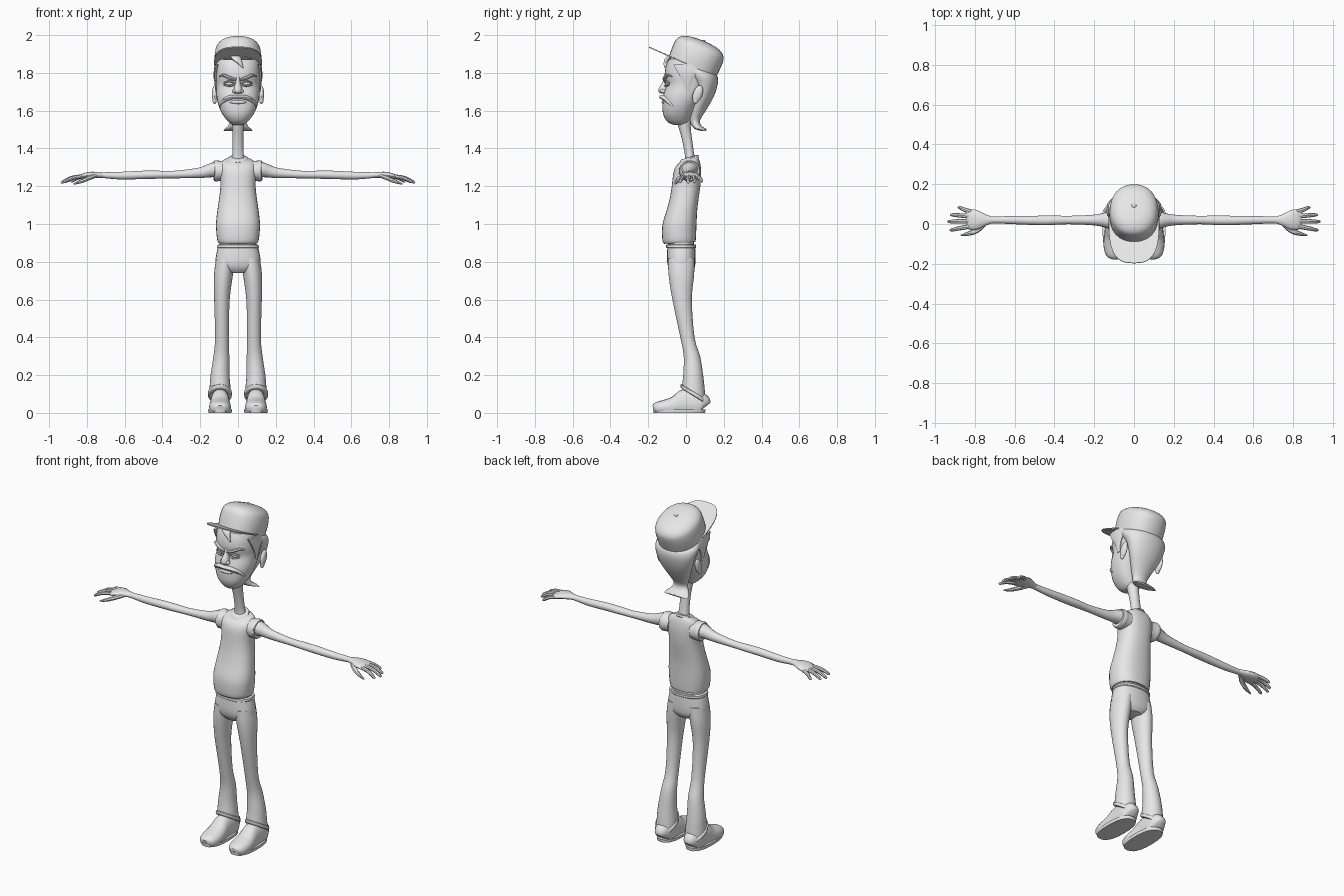
import bpy, bmesh, math
from mathutils import Vector

grey = bpy.data.materials.new("plain_grey")
grey.diffuse_color = (0.8, 0.8, 0.8, 1)


def finish(name, bm, mirror=False, angle=40):
    bmesh.ops.recalc_face_normals(bm, faces=bm.faces)
    me = bpy.data.meshes.new(name)
    bm.to_mesh(me)
    bm.free()
    me.materials.append(grey)
    ob = bpy.data.objects.new(name, me)
    bpy.context.collection.objects.link(ob)
    bpy.ops.object.select_all(action='DESELECT')
    ob.select_set(True)
    bpy.context.view_layer.objects.active = ob
    bpy.ops.object.shade_smooth_by_angle(angle=math.radians(angle))
    if mirror:
        ob.modifiers.new("Mirror", 'MIRROR')
    return ob


def smooth_rows(rows, k):
    """Catmull-Rom interpolation of number rows."""
    out = []
    for i in range(len(rows) - 1):
        a, b, c, d = (rows[max(i - 1, 0)], rows[i], rows[i + 1], rows[min(i + 2, len(rows) - 1)])
        for j in range(k):
            t = j / k
            out.append([0.5 * (2 * q + (r - p) * t + (2 * p - 5 * q + 4 * r - s) * t * t
                               + (3 * q - p - 3 * r + s) * t ** 3) for p, q, r, s in zip(a, b, c, d)])
    return out + [list(rows[-1])]


def skin(name, rings, n=24, power=1.0, floor=None, mirror=False):
    """Skin elliptical rings given as (centre, u, v); power < 1 makes them boxier."""
    bm = bmesh.new()
    loops = []
    for c, u, v in rings:
        loop = []
        for i in range(n):
            a = 2 * math.pi * i / n
            co, si = math.cos(a), math.sin(a)
            p = (c + u * math.copysign(abs(co) ** power, co) + v * math.copysign(abs(si) ** power, si))
            if floor is not None:
                p.z = max(p.z, floor)
            loop.append(bm.verts.new(p))
        loops.append(loop)
    for a, b in zip(loops, loops[1:]):
        for i in range(n):
            j = (i + 1) % n
            bm.faces.new((a[i], a[j], b[j], b[i]))
    bm.faces.new(loops[0])
    bm.faces.new(loops[-1])
    return finish(name, bm, mirror)


def stack(name, rows, k=3, **kw):
    """Rows from bottom to top: z, x centre, front y, back y, half width, slope in y."""
    rings = []
    for z, x, f, b, w, s in smooth_rows(rows, k):
        r = (b - f) / 2
        rings.append((Vector((x, (f + b) / 2, z)), Vector((w, 0, 0)), Vector((0, r, r * s))))
    return skin(name, rings, **kw)


def tube(name, rows, k=3, n=12, **kw):
    """Rows along a path: x, y, z, half width, half height."""
    rows = smooth_rows(rows, k)
    pts = [Vector(r[:3]) for r in rows]
    rings = []
    for i, r in enumerate(rows):
        t = (pts[min(i + 1, len(pts) - 1)] - pts[max(i - 1, 0)]).normalized()
        side = t.cross(Vector((0, 0, 1))).normalized()
        rings.append((pts[i], side * r[3], side.cross(t) * r[4]))
    return skin(name, rings, n=n, **kw)


def ball(name, loc, size, mirror=False, tilt=0):
    bm = bmesh.new()
    bmesh.ops.create_uvsphere(bm, u_segments=16, v_segments=10, radius=1)
    for v in bm.verts:
        x, y, z = (v.co[i] * size[i] for i in range(3))
        v.co = Vector(loc) + Vector((x, y + z * tilt, z))
    return finish(name, bm, mirror)


# Trousers: hips and flared legs with turned cuffs
stack("hips", [(.74, 0, -.07, .03, .05, 0), (.765, 0, -.09, .045, .11, 0), (.80, 0, -.10, .05, .12, 0),
               (.85, 0, -.10, .05, .113, 0), (.885, 0, -.098, .048, .105, 0)], power=.85)
stack("trouser_leg", [(.10, .095, -.022, .104, .058, -.62), (.14, .095, -.018, .10, .055, -.45),
                      (.20, .095, -.014, .092, .05, -.2), (.30, .088, -.012, .075, .042, 0),
                      (.40, .085, -.03, .045, .036, 0), (.60, .085, -.072, .031, .041, 0),
                      (.73, .077, -.092, .043, .05, 0), (.82, .065, -.095, .045, .05, 0)], mirror=True)
stack("trouser_cuff", [(.088, .096, -.022, .106, .058, -.62), (.092, .096, -.028, .11, .063, -.62),
                       (.108, .096, -.028, .11, .063, -.62), (.112, .096, -.022, .104, .058, -.62)],
      k=2, mirror=True)
stack("waistband", [(.872, 0, -.10, .05, .108, 0), (.876, 0, -.106, .054, .111, 0),
                    (.888, 0, -.105, .054, .109, 0), (.892, 0, -.10, .05, .104, 0)], k=1, power=.85)

# Shoes with soles
tube("shoe", [(.095, -.172, .02, .026, .02), (.095, -.155, .024, .047, .033), (.095, -.11, .028, .058, .042),
              (.095, -.06, .035, .055, .053), (.095, -.01, .045, .05, .08), (.095, .05, .045, .05, .075),
              (.095, .088, .04, .044, .06), (.095, .1, .03, .025, .035)], n=20, floor=.004, power=.85, mirror=True)
stack("shoe_sole", [(0, .095, -.172, .101, .061, 0), (.018, .095, -.174, .103, .063, 0)],
      k=1, power=.8, mirror=True)

# Belly and sleeveless shirt
stack("belly", [(.87, 0, -.09, .042, .098, 0), (.94, 0, -.11, .04, .10, 0)], k=2, power=.9)
stack("shirt", [(.90, 0, -.115, .05, .103, .06), (.915, 0, -.124, .052, .11, .06), (.96, 0, -.127, .054, .115, 0),
                (1.01, 0, -.122, .056, .116, 0), (1.08, 0, -.10, .06, .108, 0), (1.15, 0, -.083, .069, .098, 0),
                (1.21, 0, -.074, .077, .093, 0), (1.27, 0, -.067, .08, .098, 0), (1.31, 0, -.055, .076, .098, .1),
                (1.335, 0, -.035, .068, .08, .2), (1.348, 0, -.022, .06, .048, .3)], n=32, power=.85)
stack("collar", [(1.335, 0, -.03, .062, .05, .3), (1.342, 0, -.034, .068, .056, .3),
                 (1.352, 0, -.03, .064, .05, .3), (1.354, 0, -.024, .058, .044, .3)], k=1)
tube("sleeve", [(.07, .018, 1.28, .055, .052), (.10, .018, 1.281, .056, .054),
                (.118, .02, 1.281, .056, .056), (.128, .02, 1.281, .052, .051)], n=20, mirror=True)

# Arms, palms and fingers
tube("arm", [(.08, .02, 1.285, .046, .04), (.125, .02, 1.287, .044, .04), (.16, .02, 1.28, .034, .034),
             (.21, .02, 1.27, .026, .027), (.33, .02, 1.262, .021, .02), (.42, .019, 1.261, .024, .021),
             (.50, .018, 1.26, .023, .022), (.62, .02, 1.256, .02, .02), (.70, .02, 1.258, .017, .016),
             (.735, .02, 1.26, .02, .014)], n=16, mirror=True)
tube("palm", [(.71, .02, 1.259, .016, .014), (.745, .02, 1.26, .028, .016), (.785, .02, 1.258, .048, .018),
              (.82, .022, 1.252, .052, .015), (.84, .022, 1.247, .044, .009)], n=16, mirror=True)
fingers = {"little_finger": (.815, .06, .885, .083, 1.222), "ring_finger": (.825, .04, .922, .046, 1.218),
           "middle_finger": (.83, .015, .936, .012, 1.216), "index_finger": (.825, -.012, .925, -.03, 1.219)}
for name, (x, y, tx, ty, tz) in fingers.items():
    mx, my = (x + tx) / 2, (y + ty) / 2
    tube(name, [(x, y, 1.252, .012, .011), (mx, my, 1.244, .011, .01), (tx - .008, ty, tz + .006, .008, .008),
                (tx, ty, tz, .003, .003)], n=8, mirror=True)
tube("thumb", [(.755, .0, 1.256, .014, .012), (.79, -.032, 1.243, .014, .012), (.83, -.048, 1.226, .011, .01),
               (.87, -.057, 1.212, .004, .004)], n=8, mirror=True)

# Neck and head
stack("neck", [(1.32, 0, -.012, .055, .042, 0), (1.36, 0, -.005, .045, .031, 0), (1.45, 0, -.022, .032, .028, 0),
               (1.52, 0, -.042, .025, .032, 0), (1.60, 0, -.06, .03, .045, 0)])
stack("head", [(1.525, 0, -.065, -.005, .028, 0), (1.54, 0, -.098, .015, .05, 0), (1.58, 0, -.121, .035, .082, 0),
               (1.63, 0, -.124, .06, .104, 0), (1.68, 0, -.121, .09, .114, 0), (1.735, 0, -.104, .12, .115, 0),
               (1.78, 0, -.113, .14, .119, 0), (1.83, 0, -.108, .145, .119, 0), (1.87, 0, -.092, .12, .112, 0)],
      n=32, power=.88)
ball("ear", (.124, .062, 1.688), (.014, .026, .046), True, .25)
ball("ear_lobe", (.124, .05, 1.652), (.011, .014, .016), True)

# Face
ball("eye", (.045, -.09, 1.744), (.024, .02, .013), True)
tube("upper_eyelid", [(.018, -.106, 1.746, .006, .004), (.045, -.108, 1.756, .008, .005),
                      (.074, -.09, 1.746, .006, .004)], n=8, mirror=True)
tube("lower_eyelid", [(.02, -.106, 1.736, .005, .003), (.045, -.108, 1.73, .007, .004),
                      (.074, -.09, 1.737, .005, .003)], n=8, mirror=True)
tube("eyebrow", [(.01, -.114, 1.763, .008, .006), (.04, -.113, 1.772, .011, .009),
                 (.075, -.098, 1.787, .01, .008), (.098, -.075, 1.782, .004, .003)], n=8, mirror=True)
stack("nose", [(1.69, 0, -.132, -.10, .012, 0), (1.70, 0, -.146, -.09, .022, 0), (1.72, 0, -.143, -.09, .021, 0),
               (1.75, 0, -.125, -.09, .012, 0), (1.78, 0, -.115, -.09, .01, 0)], n=12)
ball("nostril", (.019, -.122, 1.703), (.011, .015, .011), True)
tube("moustache", [(0, -.128, 1.672, .014, .011), (.03, -.125, 1.672, .015, .012),
                   (.06, -.111, 1.662, .014, .012), (.084, -.085, 1.642, .011, .01),
                   (.094, -.068, 1.62, .004, .004)], n=10, mirror=True)
ball("lower_lip", (0, -.118, 1.645), (.045, .012, .01))

# Hair: long at the back with a flick, sideburns and a forelock
stack("back_hair", [(1.492, 0, .085, .105, .076, 0), (1.502, 0, .05, .108, .072, 0), (1.52, 0, .03, .082, .052, 0),
                    (1.55, 0, .02, .075, .044, 0), (1.60, 0, .02, .105, .064, 0), (1.67, 0, .035, .145, .097, 0),
                    (1.74, 0, .03, .168, .12, 0), (1.79, 0, -.015, .167, .131, -.1),
                    (1.825, 0, -.06, .155, .12, -.3)], n=28)
stack("sideburn", [(1.70, .115, .0, .02, .004, 0), (1.75, .117, -.015, .03, .008, 0),
                   (1.80, .118, -.045, .06, .011, 0), (1.845, .112, -.07, .06, .011, 0)], n=10, mirror=True)
stack("forelock", [(1.825, .026, -.113, -.107, .003, 0), (1.845, .014, -.119, -.1, .011, 0),
                   (1.87, -.006, -.115, -.085, .024, 0), (1.89, -.015, -.1, -.06, .03, 0)], n=10)

# Cap tilted back: crown, brim and button
base, up, back = Vector((0, .035, 1.832)), Vector((0, .38, .925)), Vector((0, .925, -.38))
crown = [(0, .121, .137), (.05, .124, .139), (.09, .12, .138), (.113, .112, .13),
         (.132, .092, .108), (.144, .06, .072), (.149, .015, .02)]
skin("cap_crown", [(base + up * h, Vector((w, 0, 0)), back * d) for h, w, d in smooth_rows(crown, 3)],
     n=32, power=.9)
ball("cap_button", base + up * .149, (.012, .012, .005))

bm = bmesh.new()
layers = []
for lift in (0, .006):
    layer = []
    for i in range(25):
        a = math.pi * i / 24
        co, si = math.cos(a), math.sin(a)
        x = .127 * math.copysign(abs(co) ** .7, co)
        reach = -.02 - .234 * si ** .7
        layer.append(bm.verts.new(base + back * reach + up * (lift + .006 * si) + Vector((x, 0, 0))))
    layers.append(layer)
for i in range(25):
    j = (i + 1) % 25
    bm.faces.new((layers[0][i], layers[0][j], layers[1][j], layers[1][i]))
for layer in layers:
    bm.faces.new(layer)
finish("cap_brim", bm)
